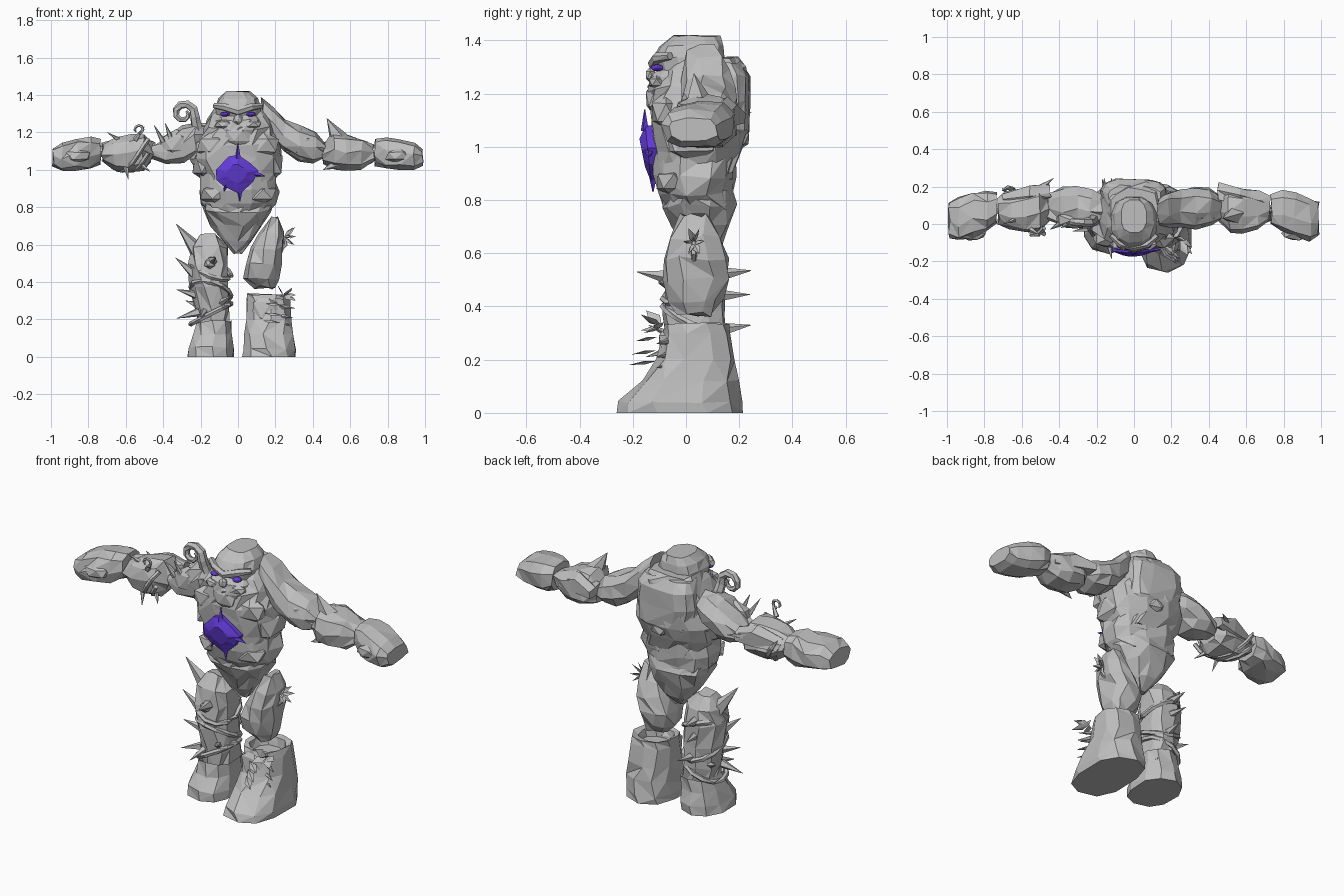
import bpy, bmesh, math, random
from mathutils import Vector

random.seed(7)


def material(name, rgb):
    m = bpy.data.materials.new(name)
    m.diffuse_color = (*rgb, 1)
    return m


STONE = material("grey stone", (0.52, 0.52, 0.52))
CRYSTAL = material("purple crystal", (0.13, 0.045, 0.70))


def finish(name, bm, mat):
    bmesh.ops.recalc_face_normals(bm, faces=bm.faces)
    mesh = bpy.data.meshes.new(name)
    bm.to_mesh(mesh)
    bm.free()
    mesh.materials.append(mat)
    ob = bpy.data.objects.new(name, mesh)
    bpy.context.collection.objects.link(ob)
    return ob


def skin(name, rings, mat):
    """Bridge rings of points and close both ends."""
    bm = bmesh.new()
    vs = [[bm.verts.new(p) for p in r] for r in rings]
    n = len(vs[0])
    for a, b in zip(vs, vs[1:]):
        for i in range(n):
            j = (i + 1) % n
            if random.random() < 0.5:
                bm.faces.new((a[i], a[j], b[j]))
                bm.faces.new((a[i], b[j], b[i]))
            else:
                bm.faces.new((a[i], a[j], b[i]))
                bm.faces.new((a[j], b[j], b[i]))
    bm.faces.new(vs[0])
    bm.faces.new(vs[-1])
    return finish(name, bm, mat)


def loft(name, rings, n=10, axis="z", jit=0.011, side=1, power=0.8):
    """Rocky block; z rings: z, x0, x1, y0, y1; x rings: x, y0, y1, z0, z1."""
    out = []
    for t, a0, a1, b0, b1 in rings:
        ring, ph = [], random.uniform(-0.15, 0.15)
        for i in range(n):
            ang = 2 * math.pi * (i + 0.5) / n + ph
            c, s = math.cos(ang), math.sin(ang)
            u = (a0 + a1) / 2 + (a1 - a0) / 2 * math.copysign(abs(c) ** power, c)
            v = (b0 + b1) / 2 + (b1 - b0) / 2 * math.copysign(abs(s) ** power, s)
            u += random.uniform(-jit, jit)
            v += random.uniform(-jit, jit)
            w = t + (random.uniform(-jit, jit) if t > 0 else 0)
            ring.append((u, v, w) if axis == "z" else (side * w, u, v))
        out.append(ring)
    return skin(name, out, STONE)


def tube(name, pts, radii, n=5, mat=STONE):
    """Tapered tube along a path; also makes spikes and roots."""
    pts = [Vector(p) for p in pts]
    out = []
    for i, p in enumerate(pts):
        d = (pts[min(i + 1, len(pts) - 1)] - pts[max(i - 1, 0)]).normalized()
        e = d.cross(Vector((0.31, 0.9, 0.3))).normalized()
        f = d.cross(e)
        out.append([p + radii[i] * (e * math.cos(2 * math.pi * k / n) +
                                    f * math.sin(2 * math.pi * k / n)) for k in range(n)])
    return skin(name, out, mat)


def spike(name, base, tip, r=0.02):
    return tube(name, [base, tip], [r, 0.001])


def rock(name, loc, size, jit=0.07, mat=STONE, sub=1):
    bm = bmesh.new()
    bmesh.ops.create_icosphere(bm, subdivisions=sub, radius=1)
    for v in bm.verts:
        v.co *= 1 + random.uniform(-jit, jit)
        v.co = Vector(loc) + Vector(a * b for a, b in zip(v.co, size))
    return finish(name, bm, mat)


def leaf(name, base, tip, width):
    """Thin pointed diamond leaf."""
    b, t = Vector(base), Vector(tip)
    s = (t - b).cross(Vector((0.2, -0.6, 0.8))).normalized() * width
    m = b.lerp(t, 0.45)
    up = Vector((0, -0.004, 0.006))
    bm = bmesh.new()
    v = [bm.verts.new(p) for p in (b, m + s, t, m - s, m + up, m - up)]
    for i in range(4):
        for k in (4, 5):
            bm.faces.new((v[i], v[(i + 1) % 4], v[k]))
    return finish(name, bm, STONE)


# Torso
loft("pelvis", [(0.56, -.025, .025, .03, .08), (0.62, -.09, .08, -.01, .13),
                (0.70, -.14, .13, -.05, .165), (0.78, -.19, .18, -.085, .185),
                (0.83, -.19, .19, -.085, .18)], 11)
loft("belly", [(0.77, -.16, .16, -.08, .17), (0.82, -.205, .20, -.105, .18),
               (0.89, -.22, .22, -.125, .185), (0.97, -.20, .20, -.12, .195)], 12)
loft("chest", [(0.90, -.18, .19, -.115, .18), (0.98, -.225, .225, -.122, .205),
               (1.06, -.25, .24, -.133, .23), (1.14, -.225, .23, -.145, .235),
               (1.22, -.195, .20, -.135, .235), (1.29, -.155, .17, -.09, .225),
               (1.33, -.13, .14, -.05, .19)], 13)
loft("upper_back", [(0.99, -.13, .13, .05, .19), (1.06, -.17, .17, .05, .235),
                    (1.17, -.185, .18, .05, .24), (1.27, -.165, .165, .05, .243),
                    (1.32, -.14, .14, .06, .205)], 12, jit=0.008, power=0.6)
for s in (-1, 1):
    rock("pectoral_rock", (s * .13, -.075, 1.13), (.10, .06, .075))
    rock("flank_rock", (s * .17, .03, 1.03), (.08, .13, .10))
    rock("belly_rock", (s * .11, -.045, .87), (.10, .075, .06))
    rock("lower_back_rock", (s * .08, .11, .93), (.10, .08, .11))
rock("spine_rock", (.02, .195, 1.03), (.07, .05, .045))

# Head
loft("head", [(1.15, -.08, .08, -.14, .06), (1.21, -.115, .115, -.15, .09),
              (1.265, -.13, .13, -.14, .12), (1.29, -.122, .122, -.105, .14),
              (1.335, -.125, .125, -.125, .145), (1.38, -.105, .105, -.10, .145),
              (1.418, -.07, .07, -.05, .13)], 12, jit=0.004)
tube("brow", [(-.125, -.06, 1.342), (-.07, -.108, 1.335), (0, -.122, 1.312),
              (.07, -.108, 1.335), (.125, -.06, 1.342)], [.015, .021, .022, .021, .015], 6)
rock("nose", (0, -.135, 1.27), (.028, .02, .03))
rock("beard", (0, -.12, 1.18), (.08, .035, .06))
for s in (-1, 1):
    rock("cheek", (s * .07, -.11, 1.243), (.06, .035, .028))
    rock("eye", (s * .07, -.108, 1.297), (.026, .024, .013), 0, CRYSTAL, 2)

# Chest crystal and its cracks
outline = [(0, 1.08), (.06, 1.04), (.11, .995), (.08, .935), (.01, .87),
           (-.08, .915), (-.115, .945), (-.118, 1.0), (-.05, 1.07)]
layers = [(1.0, .06), (1.0, -.01), (0.5, -.032)]
skin("chest_crystal", [[(-.005 + (x + .005) * k, -.122 - (z - .87) * .10 + d, .98 + (z - .98) * k)
                        for x, z in outline] for k, d in layers], CRYSTAL)
for a, b in (((0, 1.06), (.0, 1.14)), ((.09, .98), (.145, .965)),
             ((.01, .89), (.01, .83)), ((-.06, .93), (-.075, .885))):
    y = -.128 - .1 * (b[1] - .87)
    tube("crystal_crack", [(a[0], y, a[1]), (b[0], y, b[1])], [.016, .002], 4, CRYSTAL)

# Upper arms
loft("left_upper_arm", [(.13, .0, .14, 1.24, 1.385), (.18, -.02, .17, 1.16, 1.345),
                        (.25, -.025, .19, 1.09, 1.27), (.33, -.025, .20, 1.05, 1.235),
                        (.41, -.01, .19, 1.04, 1.20), (.475, .03, .14, 1.07, 1.13)], 9, "x", .009)
loft("right_upper_arm", [(.16, .02, .14, 1.13, 1.24), (.23, -.02, .18, 1.08, 1.25),
                         (.30, -.03, .20, 1.03, 1.23), (.38, -.02, .20, 1.04, 1.18),
                         (.46, .03, .16, 1.06, 1.13)], 9, "x", side=-1)
rock("right_arm_plate", (-.33, .02, 1.14), (.10, .05, .08))
rock("left_arm_plate", (.34, .03, 1.13), (.10, .05, .085))

# Forearms and fists
for s, name in ((1, "left"), (-1, "right")):
    loft(name + "_forearm", [(.46, .02, .15, 1.03, 1.13), (.51, -.05, .19, 1.0, 1.20),
                             (.58, -.05, .19, .995, 1.19), (.66, -.03, .175, .995, 1.17),
                             (.725, .01, .15, 1.04, 1.14)], 9, "x", side=s)
    loft(name + "_forearm_plate", [(.45, .13, .22, 1.08, 1.15), (.56, .10, .205, 1.05, 1.18),
                                   (.70, .09, .17, 1.06, 1.14)], 6, "x", side=s)
    loft(name + "_wrist", [(.70, .06, .11, 1.07, 1.12), (.78, .06, .11, 1.07, 1.12)], 7, "x", side=s)
    loft(name + "_fist", [(.735, .0, .17, 1.025, 1.165), (.79, -.04, .18, 1.0, 1.18),
                          (.86, -.075, .165, .995, 1.165), (.94, -.09, .14, .995, 1.145),
                          (.99, -.07, .12, 1.02, 1.11)], 9, "x", jit=0.007, side=s, power=.7)
    rock(name + "_thumb", (s * .86, -.05, 1.075), (.08, .042, .042))
    spike(name + "_elbow_back_spike", (s * .56, .15, 1.12), (s * (.46 - .03 * (s < 0)), .225 - .02 * s, 1.13), .035)
spike("left_elbow_spike", (.54, .05, 1.16), (.475, .03, 1.275), .055)
spike("left_elbow_lower_spike", (.54, .02, 1.04), (.455, .01, 1.0), .035)

# Curled horn and vines on the right arm
curl = [(-.21, .03, 1.20), (-.225, .02, 1.25)]
for k in range(11):
    a, r = math.radians(-15 + 42 * k), .062 - .0042 * k
    curl.append((-.29 + r * math.cos(a), .01, 1.30 + r * math.sin(a)))
tube("curled_horn", curl, [.03 - .0018 * k for k in range(13)], 6)
for k in range(2):
    path = []
    for i in range(9):
        a = 2.4 + i * .45 + k * .8
        path.append((-.48 - .028 * i, .07 + .125 * math.cos(a), 1.095 + .10 * math.sin(a)))
    tube("arm_vine", path, [.013] * 8 + [.002], 5)
tube("vine_tendril", [(-.53 + .022 * math.cos(a * .8), -.06, 1.215 + .022 * math.sin(a * .8))
                      for a in range(-2, 6)], [.008] * 7 + [.002], 5)
for b, t in (((-.40, 0, 1.15), (-.45, -.03, 1.24)), ((-.36, 0, 1.17), (-.39, -.02, 1.25)),
             ((-.55, -.03, 1.16), (-.50, -.06, 1.23)), ((-.60, 0, 1.02), (-.585, -.03, .945)),
             ((-.62, .03, 1.15), (-.70, .0, 1.20)), ((-.52, .0, 1.03), (-.47, -.05, .99))):
    spike("arm_thorn", b, t, .016)

# Left leg (parted at the knee)
loft("left_thigh", [(.37, .09, .20, -.03, .11), (.42, .03, .22, -.065, .135),
                    (.50, .035, .235, -.09, .16), (.58, .075, .25, -.085, .155),
                    (.66, .11, .24, -.06, .13), (.74, .165, .215, -.02, .08)], 9)
loft("left_lower_leg", [(0, .02, .31, -.26, .21), (.04, .02, .31, -.255, .21),
                        (.12, .03, .30, -.165, .20), (.20, .04, .29, -.11, .185),
                        (.30, .045, .285, -.085, .165), (.335, .045, .275, -.08, .16),
                        (.325, .07, .25, -.05, .13), (.28, .08, .24, -.04, .12)], 10, jit=0.006)
rock("shin_plate", (.15, -.065, .25), (.09, .04, .09))

# Right leg
loft("right_foot", [(0, -.27, -.02, -.165, .17), (.05, -.265, -.02, -.155, .17),
                    (.12, -.24, -.025, -.115, .16), (.19, -.225, -.03, -.095, .155),
                    (.16, -.20, -.05, -.07, .13)], 10, jit=0.006)
loft("right_leg", [(.12, -.21, -.04, -.07, .14), (.25, -.23, -.04, -.075, .145),
                   (.38, -.255, -.045, -.085, .15), (.50, -.26, -.045, -.085, .15),
                   (.59, -.245, -.06, -.06, .13), (.65, -.20, -.11, 0, .09)], 9)
rock("knee_stone", (-.15, -.08, .50), (.035, .025, .03))
for k in range(3):
    pts = []
    for i in range(13):
        a = 2 * math.pi * i / 12
        pts.append((-.145 + .108 * math.cos(a), .033 + .118 * math.sin(a),
                    .23 + .12 * k + .055 * math.cos(a + k * 2)))
    tube("leg_root", pts, [.014] * 13, 5)
for b, t, r in (((-.22, .03, .57), (-.33, .0, .71), .045), ((-.23, 0, .44), (-.335, -.02, .53), .03),
                ((-.22, .0, .33), (-.33, -.02, .36), .025), ((-.21, -.02, .24), (-.33, -.04, .205), .025),
                ((-.14, -.06, .51), (-.12, -.185, .53), .03), ((-.15, .12, .52), (-.16, .245, .535), .03),
                ((-.15, .12, .44), (-.17, .24, .445), .025), ((-.13, .12, .31), (-.12, .245, .33), .03),
                ((-.20, .08, .27), (-.28, .13, .30), .025), ((-.09, -.05, .29), (-.03, -.14, .33), .02),
                ((-.18, -.05, .24), (-.20, -.15, .21), .02)):
    spike("leg_spike", b, t, r)

# Plants on the left leg
for t in ((.31, -.12, .33), (.29, -.17, .37), (.21, -.15, .385), (.20, -.17, .31), (.31, -.16, .30)):
    leaf("knee_leaf", (.245, -.09, .325), t, .025)
for z, x in ((.27, .22), (.22, .21), (.18, .20)):
    leaf("shin_leaf", (x - .07, -.11, z + .015), (x + .03, -.27 + z * .3, z), .02)
    spike("shin_thorn", (x, -.06, z), (x + .085, -.11, z - .01), .016)
for k in range(6):
    a = k * math.pi / 3
    leaf("thigh_flower_petal", (.245, .03, .64),
         (.30 + .01 * math.cos(k), .03 + .04 * math.cos(a), .645 + .055 * math.sin(a)), .015)
tube("thigh_stem", [(.20, .03, .55), (.255, .03, .60), (.25, .03, .645)], [.012, .012, .01])
